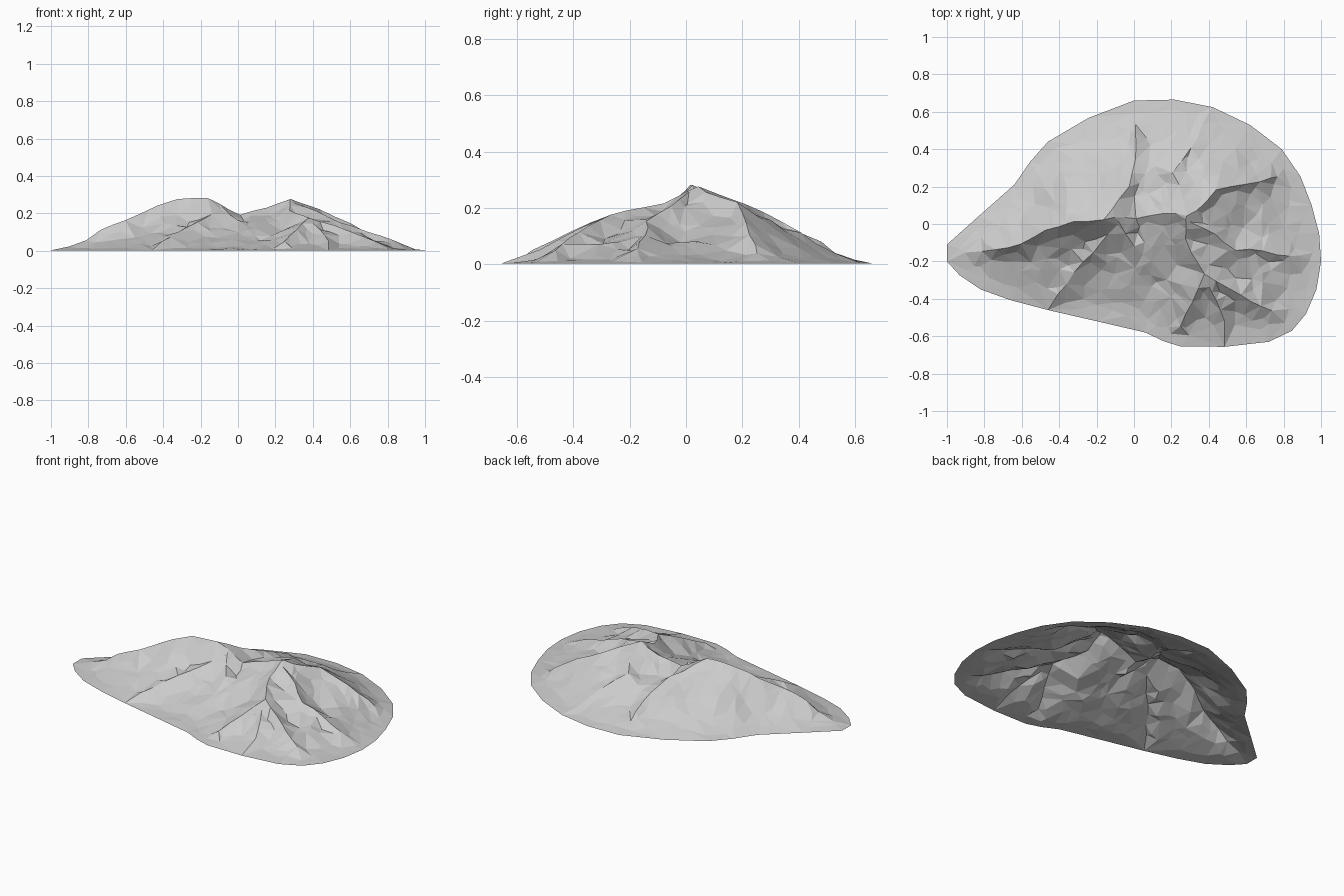
import bpy, bmesh, random
from math import cos, sin, radians
from mathutils import Vector, noise, geometry

if "Cube" in bpy.data.objects:
    bpy.data.objects.remove(bpy.data.objects["Cube"])

random.seed(7)

# Footprint control points, seen from above
FOOT = [Vector(p) for p in (
    (-1, -.2), (-.82, -.35), (-.46, -.46), (.06, -.58), (.25, -.655), (.72, -.63),
    (.92, -.48), (1, -.2), (.95, .1), (.79, .4), (.42, .625), (0, .66),
    (-.46, .44), (-.64, .21), (-1, -.11))]

# Ridges: (fall-off left of the line, fall-off right of it, crest points)
HUB = Vector((.38, -.28, .178))
RIDGES = [
    # main crest from west to east with a saddle, steep to the south
    (1.2, 2.9, [(-.8, -.16, .05), (-.74, -.14, .112), (-.46, -.05, .225), (-.31, .01, .28),
                (-.17, .02, .287), (.02, .02, .19), (.29, .05, .277), (.45, .18, .225), (.73, .24, .07)]),
    # northern spurs, steep to the east
    (1.5, 3.2, [(.29, .05, .27), (.21, .27, .19), (.37, .54, .04)]),
    (1.5, 3.2, [(-.17, .02, .287), (-.03, .2, .2), (.02, .48, .085)]),
    (1.6, 3, [(-.35, 0, .26), (-.38, .24, .12)]),
    # south-western spurs
    (3, 1.6, [(-.08, -.02, .22), (-.18, -.11, .175), (-.42, -.37, .055)]),
    (3, 2, [(-.08, 0, .24), (.1, -.2, .09)]),
    # southern arm and eastern spur
    (2.2, 2.2, [(.28, .03, .27), (.27, -.08, .215), HUB]),
    (2.4, 2.4, [(.3, .02, .26), (.55, -.13, .155), (.88, -.17, .035)]),
]
# spurs radiating from the southern hub
for angle, length in ((-115, .3), (-65, .28), (-28, .42)):
    tip = HUB + Vector((cos(radians(angle)) * length, sin(radians(angle)) * length, -.125))
    RIDGES.append((2.5, 2.5, [HUB, tip]))


def smooth_loop(c):
    """Closed curve through the control points, one extra point per span."""
    out = []
    for i, p in enumerate(c):
        q, before, after = c[(i + 1) % len(c)], c[i - 1], c[(i + 2) % len(c)]
        m = (p + q) * .5625 - (before + after) * .0625
        m.x = max(-1, min(1, m.x))
        m.y = max(-.66, min(.665, m.y))
        out += [p, m]
    return out


OUTLINE = smooth_loop(FOOT)


def seg_dist(p, a, b):
    """Distance to a segment, position along it, and side (-1 right, 1 left)."""
    ab = b - a
    t = max(0, min(1, (p - a).dot(ab) / ab.length_squared))
    off = p - (a + ab * t)
    d = off.length
    side = (ab.x * off.y - ab.y * off.x) / (ab.length * d) if d > 1e-6 else 0
    return d, t, side


def edge_dist(p):
    return min(seg_dist(p, OUTLINE[i - 1], a)[0] for i, a in enumerate(OUTLINE))


def inside(p):
    hit = False
    for i, a in enumerate(OUTLINE):
        b = OUTLINE[i - 1]
        if (a.y > p.y) != (b.y > p.y) and p.x < (b.x - a.x) * (p.y - a.y) / (b.y - a.y) + a.x:
            hit = not hit
    return hit


def warp(p):
    """Small sideways wander that makes the ridges crooked."""
    v = noise.noise_vector(Vector((p.x * 6, p.y * 6, 1)))
    return Vector((v.x, v.y)) * .035


def height(p):
    """Highest ridge slope at a point, fading to a thin apron at the shore."""
    rim = edge_dist(p)
    if rim < 1e-4:
        return 0.003
    q = p + warp(p)
    z, near = 0.0, 9.0
    for left, right, line in RIDGES:
        for a, b in zip(line, line[1:]):
            d, t, side = seg_dist(q, Vector(a[:2]), Vector(b[:2]))
            k = right + (left - right) * (1 + side) / 2
            shore = rim / (rim + k * d)
            fade = 1 - (1 - min(1, rim / .22)) * min(1, d / .12) * .45
            z = max(z, (a[2] + (b[2] - a[2]) * t) * shore * fade)
            near = min(near, d)
    rough = noise.noise(Vector((p.x * 8, p.y * 8, 3))) * .04
    return max(.003, z + rough * min(1, rim * 3) * min(1, .2 + near * 9))


# Plan points: outline loop, ridge break-lines, then scattered slope points
pts = list(OUTLINE)
edges = [(i, (i + 1) % len(OUTLINE)) for i in range(len(OUTLINE))]
for _, _, line in RIDGES:
    start = len(pts)
    for a, b in zip(line, line[1:]):
        a, b = Vector(a[:2]), Vector(b[:2])
        n = max(1, round((b - a).length / .07))
        pts += [a.lerp(b, k / n) for k in range(n)]
    pts.append(Vector(line[-1][:2]))
    for i in range(start, len(pts)):
        pts[i] = pts[i] - warp(pts[i])
    edges += [(i, i + 1) for i in range(start, len(pts) - 1)]

STEP = .068
for i in range(-15, 16):
    for j in range(-10, 11):
        p = Vector((i + random.uniform(-.45, .45), j + random.uniform(-.45, .45))) * STEP
        if inside(p) and edge_dist(p) > .04 and min((p - q).length for q in pts) > .028:
            pts.append(p)

# Triangulated terrain sheet, open underneath
plan = geometry.delaunay_2d_cdt(pts, edges, [], 1, 1e-4)
mesh = bpy.data.meshes.new("mountain_terrain")
mesh.from_pydata([(v.x, v.y, height(v)) for v in plan[0]], [], [tuple(f) for f in plan[2]])
bm = bmesh.new()
bm.from_mesh(mesh)
bmesh.ops.recalc_face_normals(bm, faces=bm.faces)
if sum(f.normal.z for f in bm.faces) < 0:
    bmesh.ops.reverse_faces(bm, faces=bm.faces)
bm.to_mesh(mesh)
bm.free()
terrain = bpy.data.objects.new("mountain_terrain", mesh)
bpy.context.collection.objects.link(terrain)
